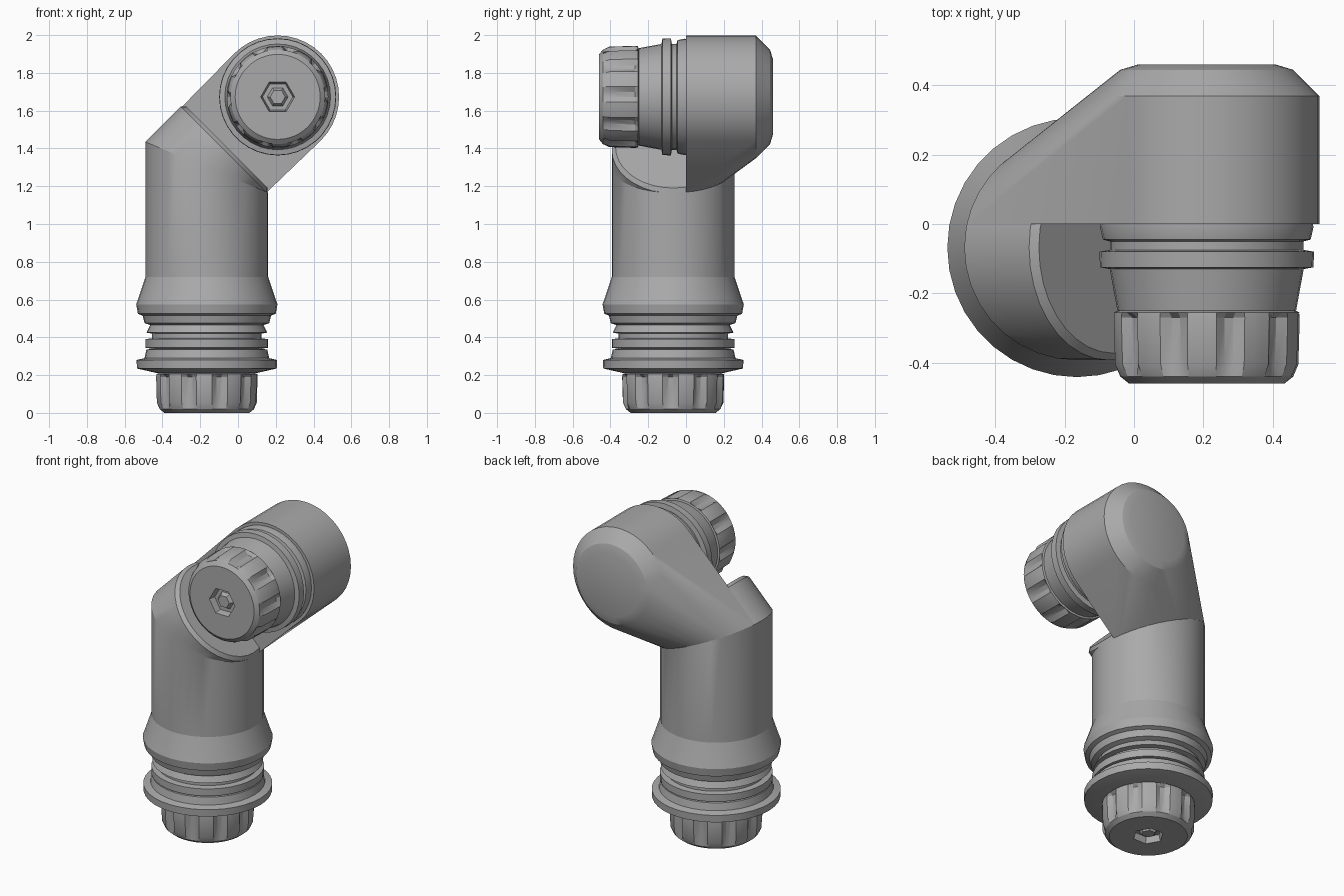
import bpy, bmesh
from math import sin, cos, tan, radians, pi
from mathutils import Matrix, Vector

cube = bpy.data.objects.get("Cube")
if cube:
    bpy.data.objects.remove(cube)

grey = bpy.data.materials.new("plain grey")
grey.use_nodes = True
grey.diffuse_color = (0.4, 0.4, 0.4, 1)
grey.node_tree.nodes["Principled BSDF"].inputs["Base Color"].default_value = (0.4, 0.4, 0.4, 1)

R = 0.325                              # tube radius
COLUMN = Vector((-0.165, -0.068, 0))   # column axis
HEAD = Vector((0.21, 0, 1.673))        # head axis, running along y
ELBOW = 1.3                            # height of the elbow on the column axis


def finish(name, bm):
    bmesh.ops.recalc_face_normals(bm, faces=bm.faces)
    mesh = bpy.data.meshes.new(name)
    bm.to_mesh(mesh)
    bm.free()
    mesh.materials.append(grey)
    obj = bpy.data.objects.new(name, mesh)
    bpy.context.collection.objects.link(obj)
    bpy.ops.object.select_all(action='DESELECT')
    obj.select_set(True)
    bpy.context.view_layer.objects.active = obj
    bpy.ops.object.shade_smooth_by_angle(angle=radians(25))
    return obj


def skin(name, rings):
    """Join closed rings of points and cap both ends."""
    bm = bmesh.new()
    loops = [[bm.verts.new(p) for p in ring] for ring in rings]
    n = len(loops[0])
    for low, high in zip(loops, loops[1:]):
        for i in range(n):
            j = (i + 1) % n
            bm.faces.new((low[i], low[j], high[j], high[i]))
    bm.faces.new(loops[0])
    bm.faces.new(loops[-1])
    return finish(name, bm)


def radius(r, style, i, n):
    if style == "hex":
        return r * cos(pi / 6) / cos((2 * pi * i / n) % (pi / 3) - pi / 6)
    if style == "ribbed" and i % 6 < 2:
        return r - 0.022
    return r


def lathe(name, profile, matrix, n=36):
    """Profile rows: height, radius, style."""
    rings = []
    for z, r, *style in profile:
        kind = style[0] if style else "round"
        rings.append([matrix @ Vector((radius(r, kind, i, n) * cos(2 * pi * i / n),
                                       radius(r, kind, i, n) * sin(2 * pi * i / n), z))
                      for i in range(n)])
    return skin(name, rings)


def circle(n=36):
    return [2 * pi * i / n for i in range(n)]


def mitre(a):
    """Point on the slanted joint between column and arm."""
    x = R * cos(a)
    return COLUMN + Vector((x, R * sin(a), ELBOW - x * tan(pi / 8)))


# Column with its short angled stub
axis = Vector((1, 0, 1)).normalized()
across = Vector((1, 0, -1)).normalized()
stub = COLUMN + Vector((0, 0, ELBOW)) + axis * 0.13


def stub_ring(size, push):
    return [stub + axis * push + size * (across * cos(a) + Vector((0, sin(a), 0)))
            for a in circle()]


skin("column", [
    [COLUMN + Vector((R * cos(a), R * sin(a), 0.72)) for a in circle()],
    [mitre(a) for a in circle()],
    stub_ring(R, 0),
    stub_ring(R - 0.02, 0.02),
])

# Arm and head housing: hull from the back of the joint to the round head
bm = bmesh.new()
start = radians(12)
for i in range(19):
    bm.verts.new(mitre(start + (pi - 2 * start) * i / 18))
for y, r in ((0, R), (0.37, R), (0.445, 0.25), (0.46, 0.2)):
    for a in circle(40):
        bm.verts.new(HEAD + Vector((r * cos(a), y, r * sin(a))))
hull = bmesh.ops.convex_hull(bm, input=bm.verts[:])
loose = {v for v in hull["geom_interior"] + hull["geom_unused"]
         if isinstance(v, bmesh.types.BMVert) and v.is_valid}
bmesh.ops.delete(bm, geom=list(loose), context='VERTS')
bmesh.ops.dissolve_limit(bm, angle_limit=radians(1), verts=bm.verts, edges=bm.edges)
finish("arm_and_head", bm)

# Placement of parts on the column, under the base and on the head front
upright = Matrix.Translation(COLUMN)
front = Matrix.Translation(HEAD) @ Matrix.Rotation(pi / 2, 4, 'X')

lathe("column_collar", [(0.21, 0.26), (0.235, 0.37), (0.28, 0.372), (0.29, 0.33),
                        (0.335, 0.32), (0.34, 0.29), (0.345, 0.325), (0.39, 0.325),
                        (0.395, 0.29), (0.42, 0.29), (0.425, 0.32), (0.465, 0.3),
                        (0.475, 0.33), (0.515, 0.34), (0.525, 0.365), (0.575, 0.374),
                        (0.62, 0.358), (0.72, R)], upright)

lathe("head_collar", [(-0.02, 0.305), (0.01, 0.308), (0.045, 0.3), (0.05, 0.28),
                      (0.075, 0.28), (0.08, 0.31), (0.125, 0.308), (0.13, 0.28),
                      (0.25, 0.258)], front)

# Ribbed end caps with a hexagonal socket
cap = [(0, 0.255), (0.005, 0.268), (0.02, 0.27, "ribbed"), (0.155, 0.266, "ribbed"),
       (0.19, 0.25), (0.21, 0.225), (0.21, 0.09, "hex"), (0.17, 0.08, "hex"),
       (0.17, 0.055, "hex"), (0.195, 0.04, "hex")]
lathe("front_cap", cap, front @ Matrix.Translation((0, 0, 0.25)), 60)
lathe("base_cap", cap, upright @ Matrix.Translation((0, 0, 0.21)) @ Matrix.Rotation(pi, 4, 'X'), 60)
